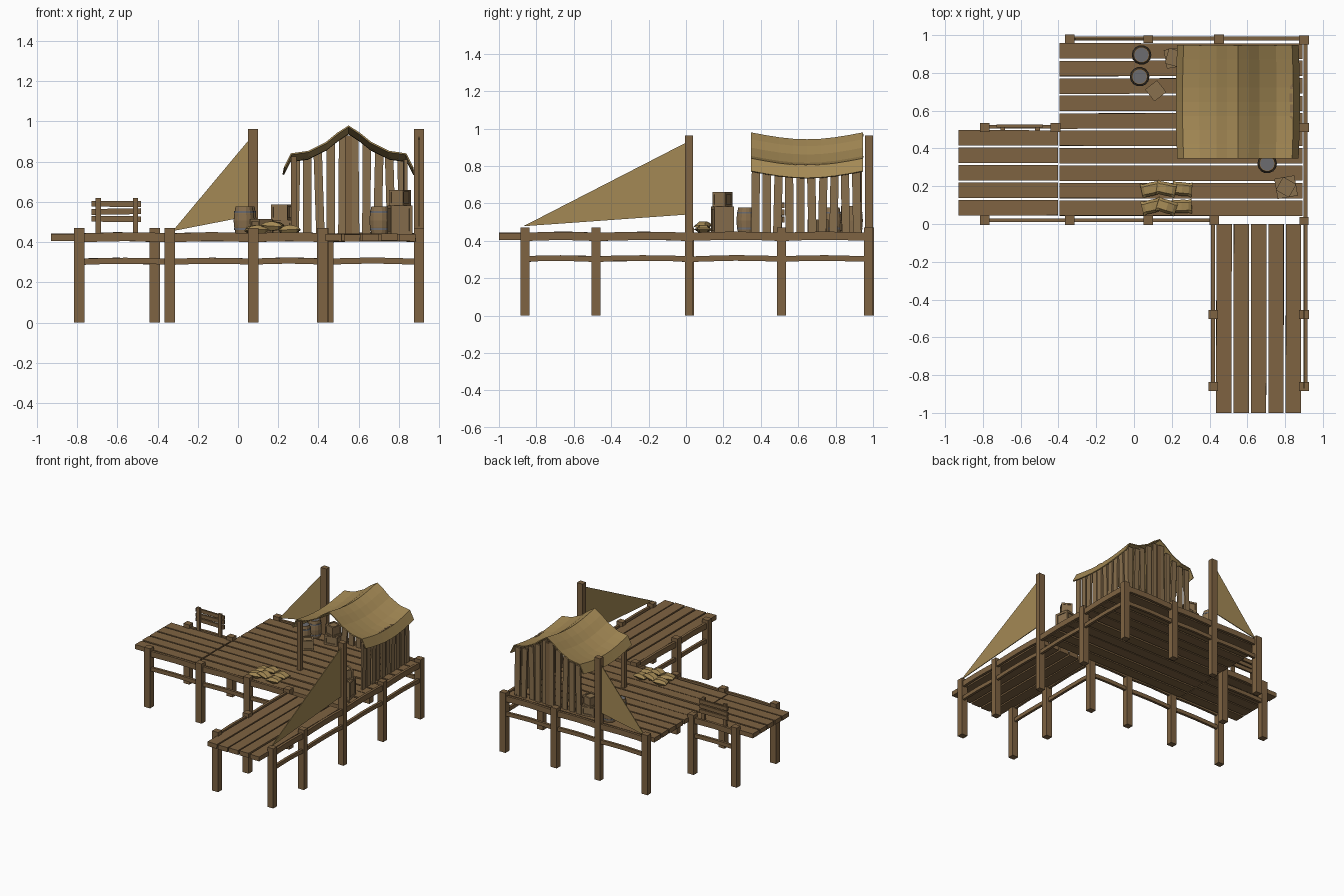
import bpy, bmesh, random
from math import sin, cos, pi, radians
from mathutils import Matrix, Vector

if "Cube" in bpy.data.objects:
    bpy.data.objects.remove(bpy.data.objects["Cube"])

random.seed(4)


def mat(name, c):
    m = bpy.data.materials.new(name)
    m.diffuse_color = (*c, 1)
    m.use_nodes = True
    m.node_tree.nodes["Principled BSDF"].inputs["Base Color"].default_value = m.diffuse_color
    return m


WOOD = mat("wood", (0.21, 0.125, 0.054))
PALE = mat("pale_wood", (0.25, 0.16, 0.075))
CLOTH = mat("canvas", (0.37, 0.25, 0.09))
METAL = mat("iron", (0.15, 0.15, 0.16))


def finish(bm, name, m):
    bmesh.ops.recalc_face_normals(bm, faces=bm.faces)
    me = bpy.data.meshes.new(name)
    bm.to_mesh(me)
    bm.free()
    ob = bpy.data.objects.new(name, me)
    bpy.context.collection.objects.link(ob)
    me.materials.append(m)
    return ob


def add_box(bm, c, s, rot=(0, 0, 0)):
    M = Matrix.Translation(c)
    for ang, ax in zip(rot, "XYZ"):
        M = M @ Matrix.Rotation(ang, 4, ax)
    bmesh.ops.create_cube(bm, size=1, matrix=M @ Matrix.Diagonal((*s, 1)))


def loft(bm, rings, closed=True):
    rows = [[bm.verts.new(p) for p in r] for r in rings]
    n = len(rows[0])
    for a, b in zip(rows, rows[1:]):
        for i in range(n if closed else n - 1):
            j = (i + 1) % n
            bm.faces.new((a[i], a[j], b[j], b[i]))
    if closed:
        bm.faces.new(rows[0])
        bm.faces.new(rows[-1])


def j(a):
    return random.uniform(-a, a)


# Deck planks: slightly uneven boards along x or y
def deck(name, x0, x1, y0, y1, n, along_x):
    bm = bmesh.new()
    for i in range(n):
        if along_x:
            p = (y1 - y0) / n
            add_box(bm, ((x0 + x1) / 2, y0 + p * (i + .5), .423 + j(.002)),
                    (x1 - x0, p - .011, .035), (j(.02), 0, j(.003)))
        else:
            p = (x1 - x0) / n
            add_box(bm, (x0 + p * (i + .5), (y0 + y1) / 2, .423 + j(.002)),
                    (p - .011, y1 - y0, .035), (0, j(.03), j(.003)))
    finish(bm, name, WOOD)


deck("main_deck", -.395, .892, .038, .962, 10, True)
deck("left_walkway", -.93, -.403, .04, .502, 5, True)
deck("front_walkway", .43, .89, -1, 0, 5, False)

# Support posts
bm = bmesh.new()
posts = [(-.34, .98), (.45, .98), (.9, .51), (-.79, .51), (-.415, .51), (-.79, .02),
         (-.34, .02), (.075, .02), (.425, .02), (.42, -.48), (.42, -.86),
         (.9, -.48), (.9, -.86), (.9, .975)]
for x, y in posts:
    add_box(bm, (x, y, .235), (.052, .048, .47))
for x, y in [(.075, .978), (.9, .016)]:
    add_box(bm, (x, y, .481), (.05, .042, .962))
finish(bm, "posts", WOOD)

# Side rails running through each row of posts, with a slight bow
bm = bmesh.new()
rows = [[(-.34, .982), (.075, .982), (.45, .982), (.9, .982)],
        [(-.79, .02), (-.34, .02), (.075, .02), (.42, .02)],
        [(.908, -.86), (.908, -.48), (.908, .016), (.908, .51), (.908, .975)],
        [(.418, -.86), (.418, -.48), (.418, .02)],
        [(-.79, .515), (-.415, .515)]]
for row in rows:
    for a, b in zip(row, row[1:]):
        a, b = Vector(a), Vector(b)
        d = (b - a).normalized()
        q = Vector((-d.y, d.x)) * .01
        for z, h in ((.424, .022), (.305, .015)):
            rings = []
            for t in (0, .2, .5, .8, 1):
                c = a.lerp(b, t)
                zz = z + .006 * sin(pi * t) - .003 + j(.001)
                rings.append([(c.x + s * q.x, c.y + s * q.y, zz + k * h)
                              for s, k in ((-1, -1), (1, -1), (1, 1), (-1, 1))])
            loft(bm, rings)
finish(bm, "side_rails", WOOD)

# Fence panel on the left walkway
bm = bmesh.new()
for x in (-.695, -.51):
    add_box(bm, (x, .505, .525), (.026, .018, .19))
for i, z in enumerate((.515, .552, .59)):
    add_box(bm, (-.605, .519, z), (.245, .014, .029), (0, (.01, -.015, .008)[i], 0))
finish(bm, "fence_panel", WOOD)


# Triangular sails
def sail(name, pts, off):
    bm = bmesh.new()
    loft(bm, [[Vector(p) + Vector(off) * s for p in pts] for s in (-.003, .003)])
    finish(bm, name, CLOTH)


sail("front_sail", [(.9, 0, .925), (.9, 0, .54), (.9, -.87, .478)], (1, 0, 0))
sail("back_sail", [(.06, .98, .915), (.06, .98, .53), (-.325, .98, .455)], (0, 1, 0))

# Hut roof: sagging cloth over a ridge
half = [(0, .976), (.055, .94), (.11, .895), (.2, .85), (.285, .838), (.318, .772)]
prof = [(-x, z) for x, z in half[:0:-1]] + half
bm = bmesh.new()
rings = []
for i in range(9):
    t = i / 8
    sag = sin(pi * t)
    rings.append([(.55 + x * (1 + .022 * sag), .347 + .6 * t, z - .037 * sag) for x, z in prof])
loft(bm, rings, False)
roof = finish(bm, "hut_roof", CLOTH)
sol = roof.modifiers.new("thickness", "SOLIDIFY")
sol.thickness = .008
sol.offset = 0


def roof_z(x):
    x = abs(x - .55)
    for (a, za), (b, zb) in zip(half, half[1:]):
        if x <= b:
            return za + (zb - za) * (x - a) / (b - a)
    return .78


# Hut walls: back and right plank walls, corner post on the open side
bm = bmesh.new()
for i in range(10):
    x = .285 + i * .059
    top = roof_z(x) - .02
    add_box(bm, (x, .925 + j(.004), (top + .44) / 2), (.042, .016, top - .44), (0, j(.035), 0))
for i in range(10):
    y = .372 + i * .06
    add_box(bm, (.832 + j(.004), y, .625), (.016, .044, .37), (j(.03), 0, 0))
finish(bm, "hut_walls", PALE)
bm = bmesh.new()
add_box(bm, (.278, .375, .63), (.028, .03, .39))
add_box(bm, (.55, .925, .68), (.035, .03, .5))
finish(bm, "hut_posts", WOOD)


# Barrels with iron hoops and lids
def barrel(x, y):
    def ring(r, z):
        return [(x + r * cos(k * pi / 7), y + r * sin(k * pi / 7), z) for k in range(14)]
    bm = bmesh.new()
    loft(bm, [ring(r, .44 + z) for r, z in
              ((.042, 0), (.049, .035), (.052, .068), (.049, .1), (.042, .138), (.037, .138), (.037, .132))])
    finish(bm, "barrel", PALE)
    bm = bmesh.new()
    loft(bm, [ring(.0375, .56), ring(.0375, .5755)])
    for z in (.465, .55):
        loft(bm, [ring(.0492, z - .005), ring(.0492, z + .005)])
    finish(bm, "barrel_iron", METAL)


for p in ((.04, .895), (.03, .78), (.705, .32)):
    barrel(*p)


# Crates: inset core with a frame on every edge
def crate(x, y, z, s, h, ang):
    bm = bmesh.new()
    w = s * .15
    add_box(bm, (0, 0, h / 2), (s - w * .8, s - w * .8, h - w * .8))
    e = (s - w) / 2
    for a in (-1, 1):
        for b in (-1, 1):
            add_box(bm, (a * e, b * e, h / 2), (w, w, h))
            zc = h / 2 + b * (h - w) / 2
            add_box(bm, (0, a * e, zc), (s - w, w, w))
            add_box(bm, (a * e, 0, zc), (w, s - w, w))
    ob = finish(bm, "crate", PALE)
    ob.location = (x, y, z)
    ob.rotation_euler.z = radians(ang)


crate(.805, .195, .44, .108, .143, 10)
crate(.805, .195, .583, .08, .077, -30)
crate(.115, .705, .44, .08, .075, 38)
crate(.215, .88, .44, .1, .07, 10)
crate(.215, .88, .51, .085, .077, -15)

# Sacks: pinched pillows in two rows
for y in (.185, .093):
    for i, x in enumerate((.093, .172, .255)):
        bm = bmesh.new()
        loft(bm, [[(u, s * w, .024 + k * h) for s, k in
                   ((-1, 0), (-.6, -1), (.6, -1), (1, 0), (.6, 1), (-.6, 1))]
                  for u, w, h in ((-.052, .04, .005), (-.036, .034, .016), (0, .036, .024),
                                  (.036, .034, .016), (.052, .04, .005))])
        sack = finish(bm, "sack", CLOTH)
        sack.location = (x, y, .438 + (.018 if i == 1 else 0))
        sack.rotation_euler = (0, j(.15), j(.3))
